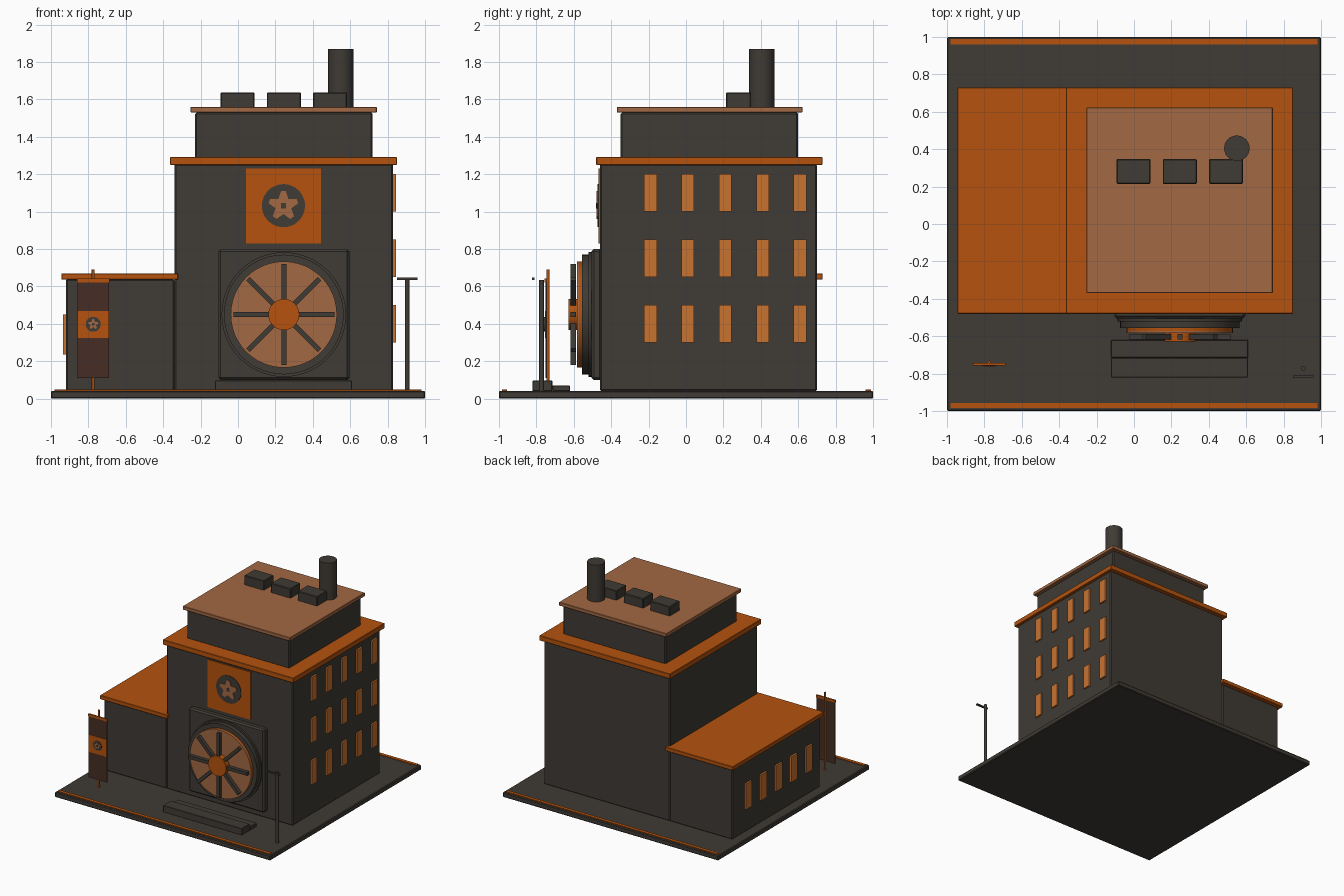
import bpy, bmesh, math
from mathutils import Matrix

if "Cube" in bpy.data.objects:
    bpy.data.objects.remove(bpy.data.objects["Cube"])


def material(name, r, g, b):
    m = bpy.data.materials.new(name)
    m.diffuse_color = (r, g, b, 1)
    m.use_nodes = True
    m.node_tree.nodes["Principled BSDF"].inputs["Base Color"].default_value = m.diffuse_color
    return m


DARK = material("charcoal", 0.050, 0.043, 0.035)
ORANGE = material("burnt orange", 0.46, 0.085, 0.004)
TAN = material("tan", 0.36, 0.138, 0.055)
WINDOW = material("window amber", 0.578, 0.171, 0.030)
BROWN = material("dark brown", 0.061, 0.026, 0.017)


def finish(name, bm, mat, bevel=0, smooth=False):
    bmesh.ops.recalc_face_normals(bm, faces=bm.faces)
    me = bpy.data.meshes.new(name)
    bm.to_mesh(me)
    bm.free()
    me.materials.append(mat)
    ob = bpy.data.objects.new(name, me)
    bpy.context.collection.objects.link(ob)
    if bevel:
        mod = ob.modifiers.new("edge bevel", 'BEVEL')
        mod.width = bevel
        mod.segments = 1
    if smooth:
        bpy.ops.object.select_all(action='DESELECT')
        ob.select_set(True)
        bpy.context.view_layer.objects.active = ob
        bpy.ops.object.shade_smooth_by_angle(angle=math.radians(35))
    return ob


def box(name, x, y, z, mat, bevel=0):
    """Box given by its (low, high) range on each axis."""
    size = [b - a for a, b in (x, y, z)]
    mid = [(a + b) / 2 for a, b in (x, y, z)]
    bm = bmesh.new()
    bmesh.ops.create_cube(bm, size=1, matrix=Matrix.Translation(mid) @ Matrix.Diagonal((*size, 1)))
    return finish(name, bm, mat, bevel)


def cylinder(name, centre, r, length, mat, axis='Z', sides=32):
    rot = Matrix.Rotation(math.pi / 2, 4, 'X') if axis == 'Y' else Matrix.Identity(4)
    bm = bmesh.new()
    bmesh.ops.create_cone(bm, cap_ends=True, segments=sides, radius1=r, radius2=r,
                          depth=length, matrix=Matrix.Translation(centre) @ rot)
    return finish(name, bm, mat, smooth=True)


def disc_y(name, x, z, y0, y1, r, mat, sides=48):
    return cylinder(name, (x, (y0 + y1) / 2, z), r, y1 - y0, mat, 'Y', sides)


def star(name, x, z, y0, y1, r, mat):
    """Blunt five-pointed plate facing the front."""
    bm = bmesh.new()
    verts = []
    for i in range(5):
        for deg, k in ((-9, 1), (9, 1), (36, 0.56)):
            a = math.radians(90 + 72 * i + deg)
            verts.append(bm.verts.new((x + r * k * math.cos(a), y0, z + r * k * math.sin(a))))
    face = bm.faces.new(verts)
    ext = bmesh.ops.extrude_face_region(bm, geom=[face])
    moved = [g for g in ext["geom"] if isinstance(g, bmesh.types.BMVert)]
    bmesh.ops.translate(bm, verts=moved, vec=(0, y1 - y0, 0))
    return finish(name, bm, mat)


# Ground slab with edge strips
box("ground_slab", (-1, 1), (-1, 1), (0, 0.042), DARK, 0.006)
for side, y in (("front", -0.97), ("back", 0.975)):
    box(f"{side}_edge_strip", (-0.98, 0.98), (y - 0.014, y + 0.014), (0.03, 0.048), ORANGE)

# Main hall, cornice, upper storey and roof
box("main_hall", (-0.34, 0.83), (-0.46, 0.70), (0.04, 1.255), DARK, 0.008)
box("main_cornice", (-0.363, 0.85), (-0.48, 0.73), (1.25, 1.292), ORANGE, 0.003)
box("upper_storey", (-0.23, 0.72), (-0.35, 0.60), (1.285, 1.53), DARK, 0.008)
box("upper_roof", (-0.254, 0.742), (-0.37, 0.623), (1.53, 1.56), TAN, 0.003)

# Side wing
box("side_wing", (-0.92, -0.34), (-0.46, 0.70), (0.04, 0.64), DARK, 0.008)
box("wing_roof", (-0.945, -0.32), (-0.48, 0.73), (0.637, 0.67), ORANGE, 0.003)

# Roof vents and chimney
for i in range(3):
    x = -0.093 + 0.247 * i
    box(f"roof_vent_{i + 1}", (x, x + 0.182), (0.215, 0.348), (1.555, 1.638), DARK, 0.005)
cylinder("chimney", (0.55, 0.405, 1.71), 0.068, 0.32, DARK)

# Windows on the right of the hall and the left of the wing
for col in range(5):
    y = -0.19 + 0.2 * col
    for row in range(3):
        z = 0.30 + 0.35 * row
        box(f"hall_window_{row + 1}_{col + 1}", (0.82, 0.844), (y - 0.034, y + 0.034),
            (z, z + 0.2), WINDOW)
    y = -0.30 + 0.2 * col
    box(f"wing_window_{col + 1}", (-0.935, -0.91), (y - 0.04, y + 0.04), (0.235, 0.45), WINDOW)

# Emblem panel above the gate
box("emblem_panel", (0.043, 0.443), (-0.468, -0.455), (0.83, 1.23), ORANGE)
disc_y("emblem_disc", 0.243, 1.032, -0.473, -0.467, 0.115, DARK)
star("emblem_star", 0.243, 1.032, -0.478, -0.472, 0.08, TAN)
box("emblem_centre", (0.229, 0.257), (-0.481, -0.477), (1.018, 1.046), DARK)

# Round gate with spokes and hub
GX, GZ = 0.245, 0.45
box("gate_frame", (-0.105, 0.595), (-0.505, -0.45), (0.10, 0.80), DARK, 0.012)
disc_y("gate_outer_ring", GX, GZ, -0.52, -0.50, 0.333, DARK)
disc_y("gate_inner_ring", GX, GZ, -0.555, -0.515, 0.32, DARK)
disc_y("gate_disc_rim", GX, GZ, -0.572, -0.55, 0.284, ORANGE)
disc_y("gate_disc", GX, GZ, -0.582, -0.57, 0.284, TAN)
bm = bmesh.new()
for i in range(8):
    m = (Matrix.Translation((GX, -0.602, GZ)) @ Matrix.Rotation(i * math.pi / 4, 4, 'Y')
         @ Matrix.Translation((0.165, 0, 0)) @ Matrix.Diagonal((0.21, 0.03, 0.027, 1)))
    bmesh.ops.create_cube(bm, size=1, matrix=m)
finish("gate_spokes", bm, DARK)
disc_y("gate_hub", GX, GZ, -0.627, -0.575, 0.083, ORANGE, 32)

# Steps in front of the gate
box("low_step", (-0.122, 0.61), (-0.715, -0.62), (0.04, 0.07), DARK, 0.003)
box("high_step", (-0.122, 0.61), (-0.82, -0.715), (0.04, 0.097), DARK, 0.003)

# Banner on a pole
BX = -0.774
cylinder("banner_pole", (BX, -0.738, 0.365), 0.008, 0.65, ORANGE, sides=12)
box("banner_cloth", (-0.859, -0.689), (-0.752, -0.744), (0.11, 0.64), BROWN)
box("banner_bar", (-0.862, -0.686), (-0.756, -0.743), (0.622, 0.642), ORANGE)
box("banner_patch", (-0.859, -0.689), (-0.755, -0.751), (0.325, 0.47), ORANGE)
disc_y("banner_disc", BX, 0.398, -0.758, -0.754, 0.04, DARK, 24)
star("banner_star", BX, 0.398, -0.761, -0.757, 0.028, TAN)
box("banner_star_centre", (BX - 0.007, BX + 0.007), (-0.763, -0.76), (0.391, 0.405), DARK)

# Street lamp
cylinder("lamp_post", (0.905, -0.772, 0.335), 0.013, 0.60, DARK, sides=16)
box("lamp_head", (0.85, 0.96), (-0.823, -0.809), (0.634, 0.647), DARK)
